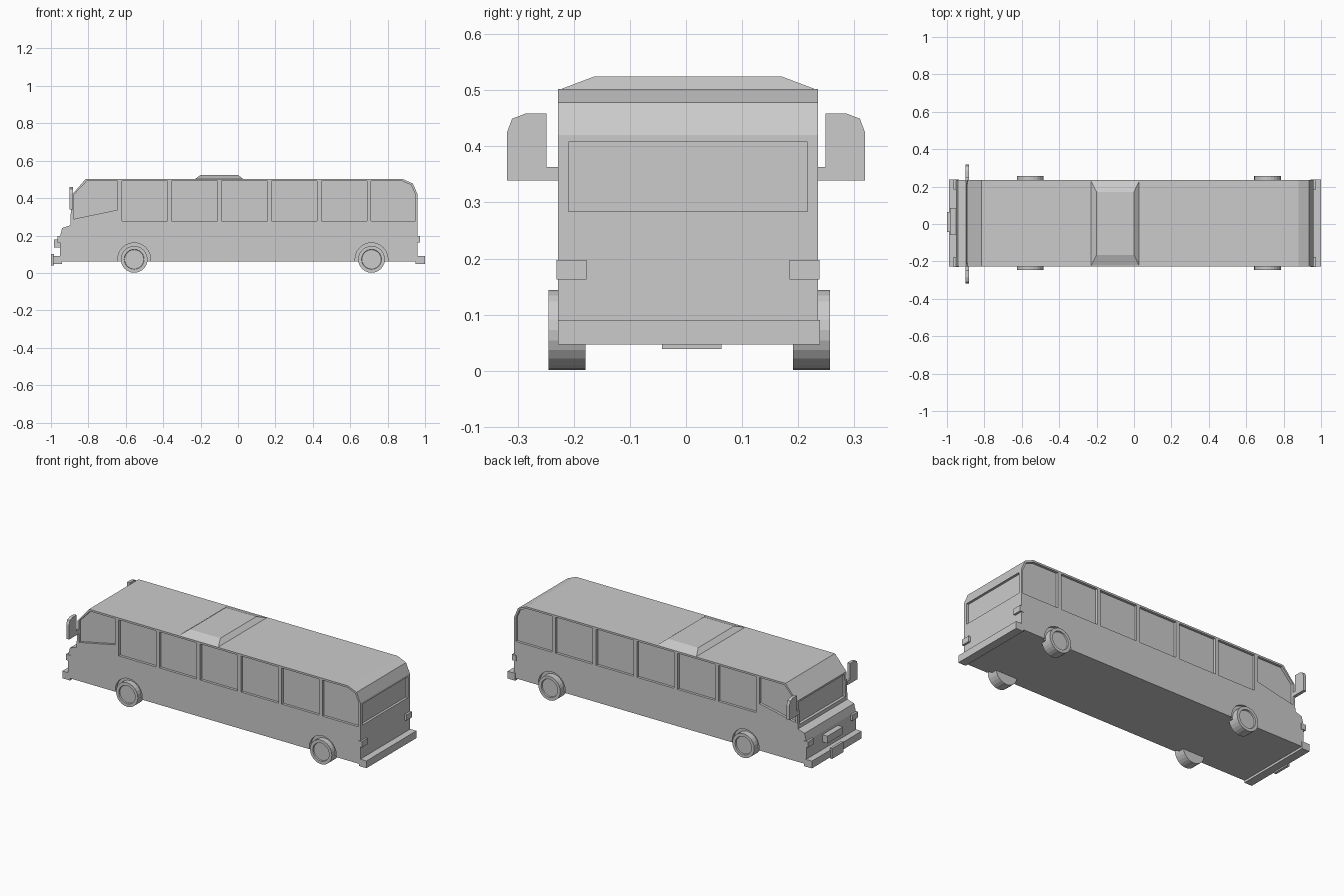
import bpy, bmesh, math
from mathutils import Vector

if "Cube" in bpy.data.objects:
    bpy.data.objects.remove(bpy.data.objects["Cube"])

CY = 0.0035      # centre line of the body
HW = 0.2315      # half width of the body


def finish(bm, name):
    bmesh.ops.recalc_face_normals(bm, faces=bm.faces)
    me = bpy.data.meshes.new(name)
    bm.to_mesh(me)
    bm.free()
    ob = bpy.data.objects.new(name, me)
    bpy.context.collection.objects.link(ob)
    return ob


def prism(bm, pts, a, b, axis='y'):
    """Extrude a profile: (x, z) points along y, or (y, z) points along x."""
    def place(p, t):
        return (p[0], t, p[1]) if axis == 'y' else (t, p[0], p[1])
    lo = [bm.verts.new(place(p, a)) for p in pts]
    hi = [bm.verts.new(place(p, b)) for p in pts]
    bm.faces.new(lo)
    bm.faces.new(hi[::-1])
    for i in range(len(pts)):
        j = (i + 1) % len(pts)
        bm.faces.new((lo[i], lo[j], hi[j], hi[i]))


def rect(x0, x1, z0, z1):
    return [(x0, z0), (x1, z0), (x1, z1), (x0, z1)]


def box(name, x, y, z):
    bm = bmesh.new()
    prism(bm, rect(*x, *z), *y)
    return finish(bm, name)


def both_sides(bm, pts, inner, outer):
    for s in (-1, 1):
        prism(bm, pts, CY + s * inner, CY + s * outer)


# Body shell: side profile extruded across the width
bm = bmesh.new()
prism(bm, [(-0.952, 0.06), (-0.952, 0.195), (-0.94, 0.24), (-0.897, 0.254),
           (-0.89, 0.415), (-0.815, 0.502), (0.88, 0.502), (0.935, 0.478),
           (0.96, 0.42), (0.96, 0.06)], CY - HW, CY + HW)
body = finish(bm, "bus_body")

# Recess cutters: side windows, windscreen, rear window and wheel arches
WHEELS_X = (-0.555, 0.714)
bm = bmesh.new()
depth = HW - 0.015
both_sides(bm, [(-0.88, 0.288), (-0.88, 0.415), (-0.808, 0.491),
                (-0.645, 0.491), (-0.645, 0.337)], depth, 0.3)
for i in range(5):
    x = -0.621 + i * 0.2667
    both_sides(bm, rect(x, x + 0.244, 0.278, 0.491), depth, 0.3)
both_sides(bm, [(0.712, 0.278), (0.712, 0.491), (0.876, 0.491),
                (0.926, 0.47), (0.949, 0.418), (0.949, 0.278)], depth, 0.3)
prism(bm, rect(CY - 0.213, CY + 0.213, 0.284, 0.408), 0.946, 1.1, 'x')
prism(bm, rect(CY - 0.213, CY + 0.213, 0.275, 0.405), -1.1, -0.879, 'x')
for wx in WHEELS_X:
    arch = [(wx + 0.088 * math.cos(math.pi * k / 12),
             0.073 + 0.088 * math.sin(math.pi * k / 12)) for k in range(13)]
    both_sides(bm, arch + [(wx - 0.088, 0.0), (wx + 0.088, 0.0)], depth, 0.3)
cutter = finish(bm, "recess_cutter")
cutter.hide_render = True
mod = body.modifiers.new("recesses", 'BOOLEAN')
mod.operation = 'DIFFERENCE'
mod.solver = 'EXACT'
mod.object = cutter
dg = bpy.context.evaluated_depsgraph_get()
baked = bpy.data.meshes.new_from_object(body.evaluated_get(dg))
body.modifiers.clear()
body.data = baked
bpy.data.objects.remove(cutter)

# Roof unit with sloped sides
bm = bmesh.new()
lo = [bm.verts.new((x, y, 0.5)) for x, y in
      ((-0.232, CY - HW), (0.03, CY - HW), (0.03, CY + HW), (-0.232, CY + HW))]
hi = [bm.verts.new((x, y, 0.524)) for x, y in
      ((-0.2, CY - 0.168), (0.0, CY - 0.168), (0.0, CY + 0.168), (-0.2, CY + 0.168))]
bm.faces.new(lo)
bm.faces.new(hi)
for i in range(4):
    j = (i + 1) % 4
    bm.faces.new((lo[i], lo[j], hi[j], hi[i]))
finish(bm, "roof_unit")


# Wheels: tyre cylinder with an inset hub face
def wheel(name, x, side):
    bm = bmesh.new()
    ring = [(x + 0.0715 * math.cos(math.tau * k / 24),
             0.0725 + 0.0715 * math.sin(math.tau * k / 24)) for k in range(24)]
    outer = 0.006 + side * 0.251
    prism(bm, ring, 0.006 + side * 0.185, outer)
    bmesh.ops.recalc_face_normals(bm, faces=bm.faces)
    cap = [f for f in bm.faces if abs(f.calc_center_median().y - outer) < 1e-4]
    bmesh.ops.inset_region(bm, faces=cap, thickness=0.018)
    hub = bmesh.ops.inset_region(bm, faces=cap, thickness=0.002)
    bmesh.ops.translate(bm, verts=cap[0].verts, vec=Vector((0, -side * 0.008, 0)))
    finish(bm, name)


for end, wx in zip(("front", "rear"), WHEELS_X):
    for side, label in ((-1, "right"), (1, "left")):
        wheel(f"{end}_{label}_wheel", wx, side)

# Bumpers, plate and grille
box("front_bumper", (-0.99, -0.94), (-0.228, 0.238), (0.047, 0.09))
box("rear_bumper", (0.95, 1.0), (-0.228, 0.239), (0.047, 0.09))
box("front_plate", (-1.0, -0.985), (-0.043, 0.063), (0.039, 0.1))
box("front_grille", (-0.985, -0.945), (-0.06, 0.085), (0.135, 0.178))

for s, label in ((-1, "right"), (1, "left")):
    # Lamps wrapping the corners
    ys = sorted((CY + s * 0.181, CY + s * 0.2345))
    box(f"{label}_headlamp", (-0.965, -0.935), ys, (0.163, 0.197))
    box(f"{label}_tail_lamp", (0.945, 0.972), ys, (0.163, 0.197))
    # Wing mirror on a short arm, outer top corner chamfered
    bm = bmesh.new()
    outline = [(0.225, 0.339), (0.319, 0.339), (0.319, 0.425), (0.31, 0.449),
               (0.287, 0.458), (0.249, 0.458), (0.249, 0.363), (0.225, 0.363)]
    prism(bm, [(s * y, z) for y, z in outline], -0.9, -0.882, 'x')
    finish(bm, f"{label}_mirror")
